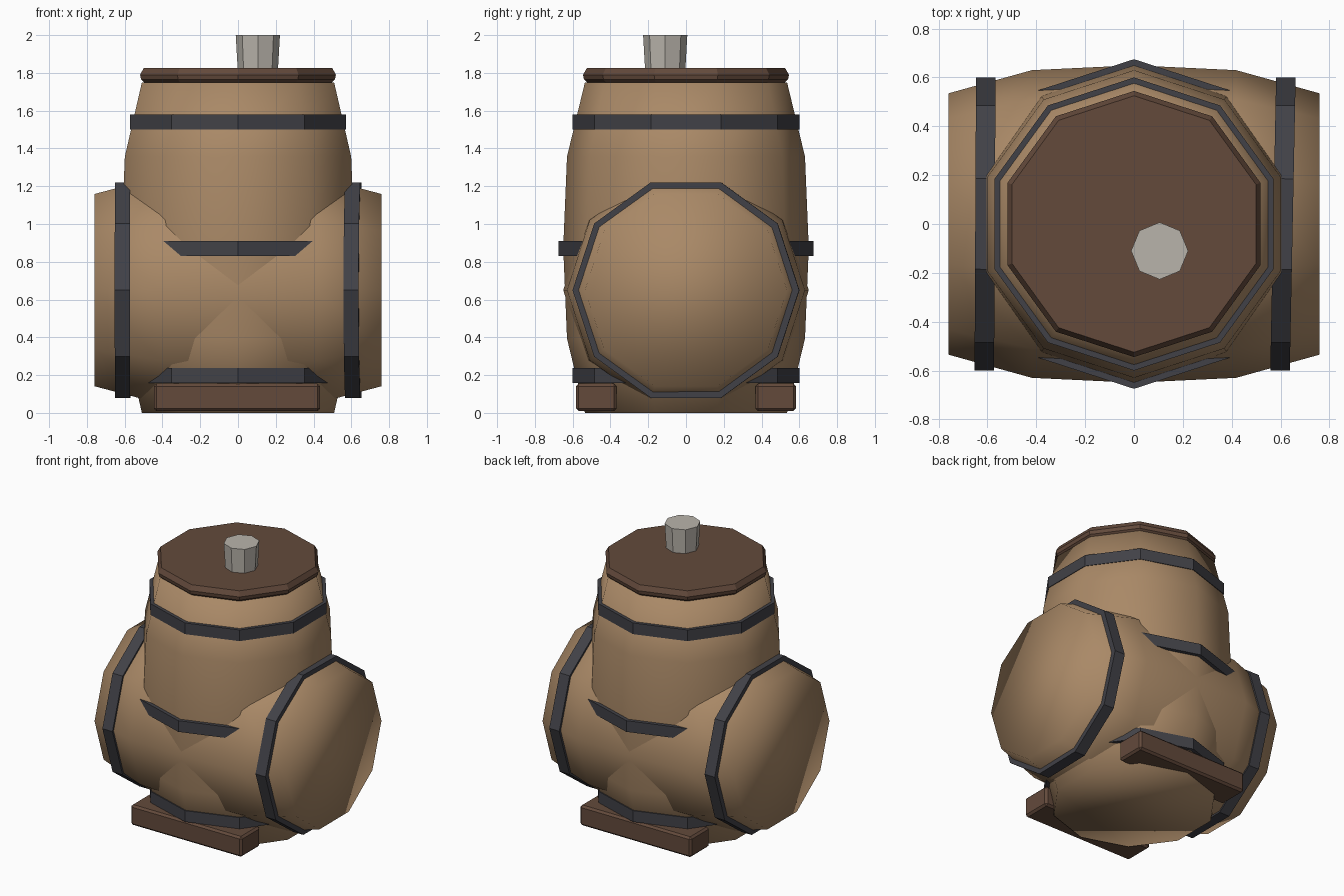
import bpy, bmesh
from math import sin, cos, pi
from mathutils import Matrix, Vector

cube = bpy.data.objects.get("Cube")
if cube:
    bpy.data.objects.remove(cube, do_unlink=True)


def material(name, rgb):
    m = bpy.data.materials.new(name)
    m.use_nodes = True
    m.diffuse_color = (*rgb, 1)
    bsdf = next(n for n in m.node_tree.nodes if n.type == 'BSDF_PRINCIPLED')
    bsdf.inputs["Base Color"].default_value = (*rgb, 1)
    bsdf.inputs["Roughness"].default_value = 0.8
    return m


OAK = material("oak", (0.40, 0.25, 0.135))
BROWN = material("dark_wood", (0.125, 0.068, 0.044))
IRON = material("iron", (0.053, 0.053, 0.063))
CORK = material("pale_cork", (0.485, 0.456, 0.407))


def finish(name, bm, mat, matrix, smooth=False):
    bm.transform(matrix)
    bmesh.ops.recalc_face_normals(bm, faces=bm.faces)
    mesh = bpy.data.meshes.new(name)
    for f in bm.faces:
        f.smooth = smooth
    bm.to_mesh(mesh)
    bm.free()
    mesh.materials.append(mat)
    ob = bpy.data.objects.new(name, mesh)
    bpy.context.collection.objects.link(ob)
    return ob


def lathe(name, profile, mat, matrix=Matrix(), sides=10, loop=False, smooth=False):
    """Turn (radius, height) points around z, closed by caps or into a loop."""
    bm = bmesh.new()
    rings = []
    for r, z in profile:
        angles = [pi / 2 + 2 * pi * k / sides for k in range(sides)]
        rings.append([bm.verts.new((r * cos(a), r * sin(a), z)) for a in angles])
    pairs = list(zip(rings, rings[1:]))
    if loop:
        pairs.append((rings[-1], rings[0]))
    else:
        bm.faces.new(rings[0])
        bm.faces.new(rings[-1])
    for low, high in pairs:
        for k in range(sides):
            n = (k + 1) % sides
            bm.faces.new((low[k], low[n], high[n], high[k]))
    return finish(name, bm, mat, matrix, smooth)


def barrel(name, half, matrix):
    shape = [(0.535, -1), (0.63, -0.55), (0.65, 0), (0.63, 0.55), (0.535, 1)]
    lathe(name, [(r, t * half) for r, t in shape], OAK, matrix, smooth=True)


def band(name, radius, matrix):
    inner, h = radius - 0.045, 0.04
    lathe(name, [(inner, -h), (radius, -h), (radius, h), (inner, h)],
          IRON, matrix, loop=True)


def shift(x, y, z):
    return Matrix.Translation((x, y, z))


# Two crossing barrels
lying = shift(0, 0, 0.65) @ Matrix.Rotation(pi / 2, 4, 'Y')
barrel("upright_barrel", 0.875, shift(0, 0, 0.875))
barrel("lying_barrel", 0.76, lying)

# Iron bands around both barrels
for label, r, z in (("lower", 0.60, 0.198), ("middle", 0.675, 0.87), ("upper", 0.60, 1.54)):
    band(label + "_band", r, shift(0, 0, z))
for label, x, tilt in (("left", 0.61, -0.02), ("right", -0.61, -0.005)):
    turn = Matrix.Rotation(tilt, 4, 'Z')
    band(label + "_side_band", 0.60, shift(x, 0, 0) @ turn @ lying)

# Lid with worn, chamfered rim
lathe("lid", [(0.505, 1.735), (0.54, 1.765), (0.545, 1.79), (0.525, 1.825)], BROWN)

# Stopper on the lid
lathe("stopper", [(0.105, 1.79), (0.117, 2.0)], CORK, shift(0.105, -0.11, 0), sides=8)

# Two beams under the barrel
for label, y in (("front", -0.475), ("back", 0.475)):
    bm = bmesh.new()
    bmesh.ops.create_cube(bm, size=1)
    bmesh.ops.scale(bm, vec=Vector((0.88, 0.215, 0.145)), verts=bm.verts)
    bmesh.ops.bevel(bm, geom=bm.edges[:], offset=0.014, segments=1, affect='EDGES')
    finish(label + "_beam", bm, BROWN, shift(-0.005, y, 0.082))
